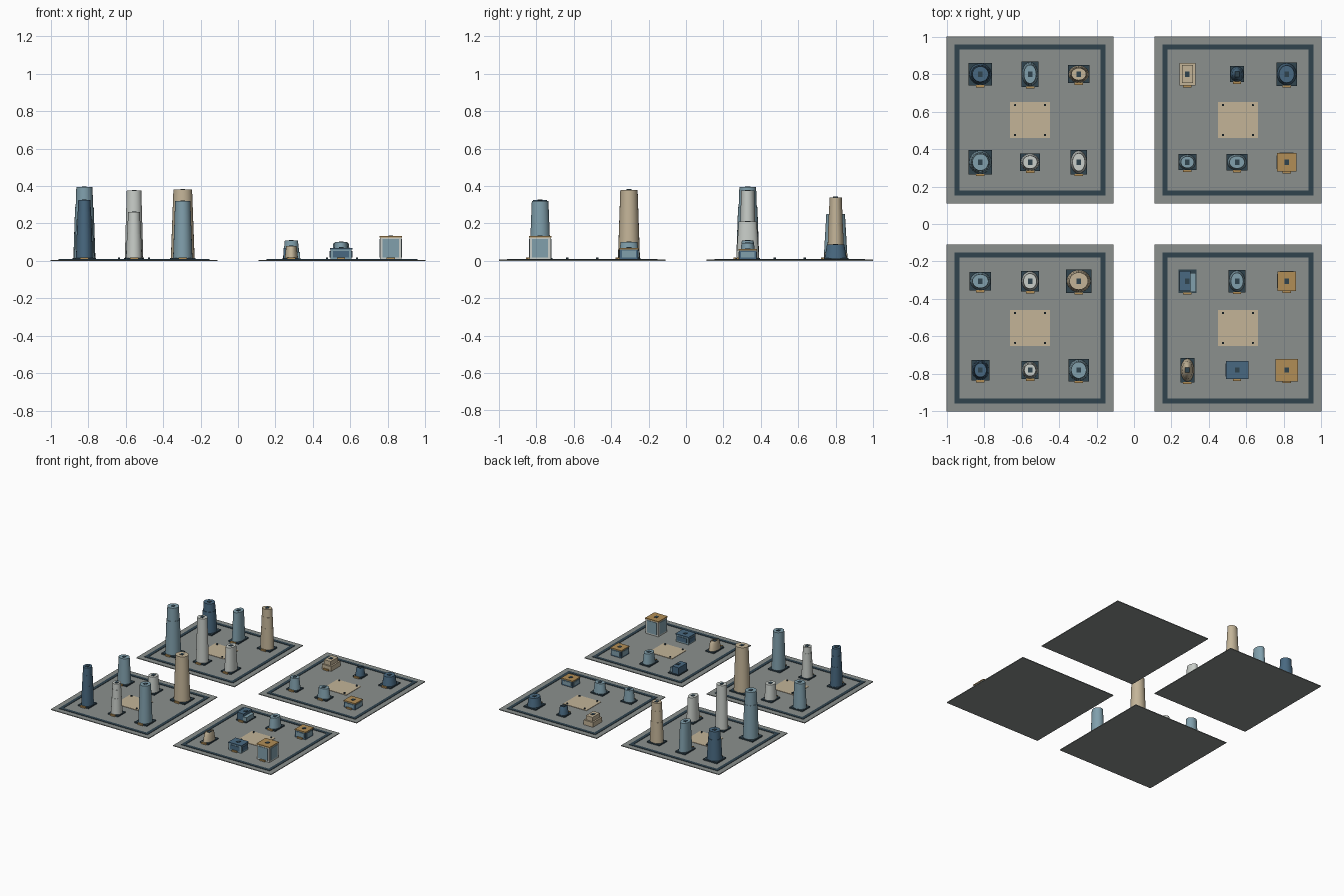
import bpy, math

if "Cube" in bpy.data.objects:
    bpy.data.objects.remove(bpy.data.objects["Cube"])

def mat(name, rgb):
    m = bpy.data.materials.new(name)
    m.diffuse_color = [c ** 2.2 for c in rgb] + [1]
    m.use_nodes = True
    m.node_tree.nodes["Principled BSDF"].inputs["Base Color"].default_value = m.diffuse_color
    return m

GREY = mat("paving", (.54, .56, .55))
DARK = mat("dark_slate", (.20, .27, .31))
NAVY = mat("deep_blue", (.29, .41, .50))
BLUE = mat("pale_blue", (.50, .62, .67))
WHITE = mat("off_white", (.78, .80, .78))
SAND = mat("sand", (.76, .70, .59))
GOLD = mat("gold", (.69, .55, .34))
round_parts = []
Z0 = 0.006  # paving height


def box(name, x, y, z0, z1, w, d, m):
    bpy.ops.mesh.primitive_cube_add(size=1, location=(x, y, (z0 + z1) / 2))
    o = bpy.context.object
    o.name = name
    o.scale = (w, d, z1 - z0)
    o.data.materials.append(m)
    return o


def drum(name, x, y, z0, z1, w, d, r0, r1, m):
    """Oval tapered drum; r0/r1 scale the footprint at bottom and top."""
    bpy.ops.mesh.primitive_cone_add(vertices=24, radius1=r0 / 2, radius2=r1 / 2,
                                    depth=z1 - z0, location=(x, y, (z0 + z1) / 2))
    o = bpy.context.object
    o.name = name
    o.scale = (w, d, 1)
    o.data.materials.append(m)
    round_parts.append(o)


def details(x, y, top, w, d):
    box("roof_hatch", x, y, top - .002, top + .003, .024, .028, DARK)
    box("door_canopy", x, y - d / 2 - .004, Z0, .018, .045, .012, GOLD)


def tower(x, y, w, d, h, m, tiers=1):
    box("tower_plinth", x, y, Z0 - .002, .016, w, d, DARK)
    # stacked tapered tiers, each set back slightly
    cuts = {1: [0, 1], 2: [0, .72, 1], 3: [0, .52, .80, 1]}[tiers]
    z = lambda t: .016 + (h - .016) * t
    rad = lambda t: .94 - .20 * t
    for i in range(tiers):
        a, b = cuts[i], cuts[i + 1]
        s = .05 * i / max(tiers - 1, 1)
        drum("tower_tier", x, y, z(a), z(b), w, d, rad(a) - s, rad(b) - s, m)
    details(x, y, h, w, d)


def house(x, y, w, d, h, m, panel, roof):
    box("house_body", x, y, Z0 - .002, h - .008, w - .006, d - .006, m)
    box("house_roof", x, y, h - .008, h, w, d, roof)
    pz0, pz1 = .018, h - .016
    for s in (-1, 1):
        box("window_panel", x, y + s * (d / 2 - .002), pz0, pz1, w * .72, .005, panel)
        box("window_panel", x + s * (w / 2 - .002), y, pz0, pz1, .005, d * .72, panel)
    details(x, y, h, w, d)


# city blocks: paving, border strip, plaza with bollards
for sx in (-1, 1):
    for sy in (-1, 1):
        cx, cy = sx * .555, sy * .555
        box("block_paving", cx, cy, 0, Z0, .89, .89, GREY)
        for s in (-1, 1):
            box("border_strip", cx, cy + s * .39, Z0 - .002, Z0 + .003, .806, .026, DARK)
            box("border_strip", cx + s * .39, cy, Z0 - .002, Z0 + .003, .026, .754, DARK)
        box("plaza", cx, cy, Z0 - .002, Z0 + .003, .212, .19, SAND)
        for px in (-.08, .08):
            for py in (-.08, .08):
                drum("bollard", cx + px, cy + py, Z0, .018, .012, .012, 1, 1, DARK)

# tall towers on the left blocks: x, y, width, depth, height, colour, tiers
for t in [(-.82, .80, .125, .12, .25, NAVY, 2), (-.555, .80, .09, .135, .25, BLUE, 1),
          (-.295, .80, .115, .095, .34, SAND, 3), (-.82, .33, .125, .13, .395, BLUE, 2),
          (-.555, .33, .105, .095, .375, WHITE, 1), (-.295, .33, .09, .13, .21, WHITE, 1),
          (-.82, -.305, .115, .10, .22, BLUE, 1), (-.555, -.305, .095, .11, .14, WHITE, 1),
          (-.295, -.305, .135, .125, .38, SAND, 1), (-.82, -.78, .095, .11, .325, NAVY, 3),
          (-.555, -.78, .09, .095, .262, WHITE, 3), (-.295, -.78, .11, .12, .32, BLUE, 1)]:
    tower(*t)

# low round buildings on the right blocks
for t in [(.55, .80, .075, .085, .075, NAVY), (.815, .80, .11, .125, .088, NAVY),
          (.285, .33, .095, .085, .108, BLUE), (.55, .33, .11, .09, .095, BLUE),
          (.55, -.305, .09, .12, .10, BLUE), (.285, -.78, .075, .13, .08, SAND)]:
    tower(*t)

# low box buildings with window panels
house(.815, .33, .105, .10, .062, NAVY, BLUE, GOLD)
house(.815, -.305, .10, .105, .07, NAVY, BLUE, GOLD)
house(.815, -.78, .12, .12, .133, WHITE, BLUE, GOLD)
house(.55, -.78, .12, .095, .07, BLUE, NAVY, NAVY)

# stepped sand building
box("stepped_base", .285, .80, Z0 - .002, .045, .085, .12, SAND)
box("stepped_top", .285, .80, .045, .08, .06, .095, SAND)
details(.285, .80, .08, .085, .12)

# building with a lower side wing
box("wing_plinth", .285, -.305, Z0 - .002, .014, .095, .125, DARK)
box("main_wing", .272, -.305, .014, .07, .06, .108, NAVY)
box("side_wing", .315, -.312, .014, .048, .03, .10, BLUE)
details(.285, -.305, .07, .095, .125)

bpy.ops.object.select_all(action='DESELECT')
for o in round_parts:
    o.select_set(True)
bpy.context.view_layer.objects.active = round_parts[0]
bpy.ops.object.shade_smooth_by_angle(angle=math.radians(35))
